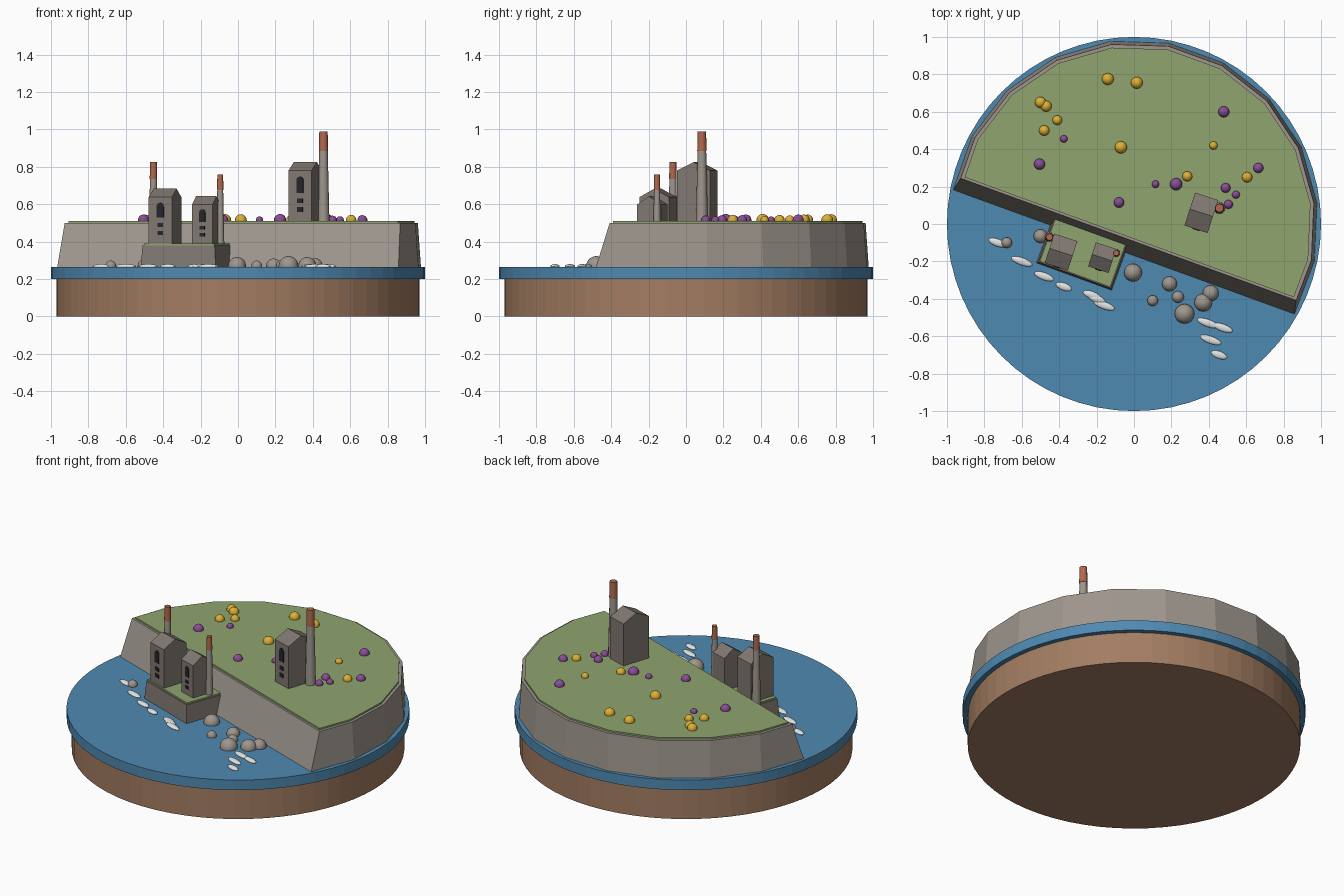
import bpy
import bmesh
from math import sin, cos, pi, radians
from mathutils import Matrix, Vector

cube = bpy.data.objects.get("Cube")
if cube:
    bpy.data.objects.remove(cube, do_unlink=True)


def material(name, *rgb):
    """Flat colour given as display values, stored as linear."""
    colour = [(c / 255) ** 2.2 for c in rgb] + [1]
    mat = bpy.data.materials.new(name)
    mat.use_nodes = True
    mat.diffuse_color = colour
    shader = mat.node_tree.nodes["Principled BSDF"]
    shader.inputs["Base Color"].default_value = colour
    shader.inputs["Roughness"].default_value = 0.9
    return mat


soil = material("soil brown", 162, 124, 98)
water = material("sea blue", 80, 136, 176)
grass = material("grass green", 142, 164, 110)
stone = material("cliff stone", 157, 149, 140)
wall = material("building stone", 128, 120, 113)
brick = material("chimney brick", 176, 104, 78)
dark = material("window dark", 42, 42, 46)
foam = material("foam white", 226, 228, 228)
yellow = material("blossom yellow", 220, 174, 56)
purple = material("blossom purple", 136, 78, 148)

SEA = 0.265
TOP = 0.51
LEDGE = 0.39
TILT = radians(-20)      # direction of the coast line
COAST = Matrix.Rotation(TILT, 4, "Z")


def loft(name, ring_a, ring_b, mat, matrix=Matrix(), smooth=False):
    """Closed solid between two matching rings of points."""
    bm = bmesh.new()
    a = [bm.verts.new(matrix @ Vector(p)) for p in ring_a]
    b = [bm.verts.new(matrix @ Vector(p)) for p in ring_b]
    bm.faces.new(a)
    bm.faces.new(b)
    for i in range(len(a)):
        j = (i + 1) % len(a)
        bm.faces.new((a[i], a[j], b[j], b[i]))
    bmesh.ops.recalc_face_normals(bm, faces=bm.faces)
    return finish(name, bm, mat, smooth)


def finish(name, bm, mat, smooth):
    mesh = bpy.data.meshes.new(name)
    bm.to_mesh(mesh)
    bm.free()
    mesh.materials.append(mat)
    obj = bpy.data.objects.new(name, mesh)
    bpy.context.collection.objects.link(obj)
    if smooth:
        bpy.ops.object.select_all(action="DESELECT")
        obj.select_set(True)
        bpy.context.view_layer.objects.active = obj
        bpy.ops.object.shade_smooth_by_angle(angle=radians(40))
    return obj


def circle(radius, z, sides, x=0, y=0):
    return [(x + radius * cos(2 * pi * i / sides), y + radius * sin(2 * pi * i / sides), z)
            for i in range(sides)]


def rectangle(x0, x1, y0, y1, z):
    return [(x0, y0, z), (x1, y0, z), (x1, y1, z), (x0, y1, z)]


def ball(name, x, y, z, size, mat, turn=0):
    """Smooth sphere or ellipsoid."""
    bm = bmesh.new()
    place = (Matrix.Translation((x, y, z)) @ Matrix.Rotation(turn, 4, "Z")
             @ Matrix.Diagonal((*size, 1)))
    bmesh.ops.create_uvsphere(bm, u_segments=16, v_segments=10, radius=1, matrix=place)
    return finish(name, bm, mat, True)


# Round base and sea
loft("earth_base", circle(0.97, 0, 64), circle(0.97, 0.2, 64), soil)
loft("sea", circle(1, 0.2, 64), circle(1, SEA, 64), water)


# Headland: faceted arc closed by the straight sloping coast
def headland_ring(radius, front, z):
    start, steps = radians(-9.65), 11
    ring = []
    for i in range(steps + 1):
        a = start + (pi - 2 * start) * i / steps
        ring.append((radius * cos(a), max(radius * sin(a), front), z))
    return ring


loft("headland_cliff", headland_ring(0.986, -0.165, SEA - 0.02),
     headland_ring(0.968, -0.087, 0.5), stone, COAST)
loft("headland_grass", headland_ring(0.95, -0.075, 0.495),
     headland_ring(0.95, -0.075, TOP), grass, COAST)

# Low ledge against the coast
loft("ledge_rock", rectangle(-0.42, 0.01, -0.375, -0.1, SEA - 0.02),
     rectangle(-0.41, 0, -0.365, -0.1, 0.38), wall, COAST)
loft("ledge_grass", rectangle(-0.405, -0.005, -0.36, -0.1, 0.375),
     rectangle(-0.405, -0.005, -0.36, -0.1, LEDGE), grass, COAST)


# Engine houses: gabled block, windows on the front
def house(name, x, y, z, width, depth, height):
    place = Matrix.Translation((x, y, z)) @ Matrix.Rotation(radians(-18), 4, "Z")
    w, d = width / 2, depth / 2
    gable = [(-d, -0.01), (d, -0.01), (d, height), (0, height + 0.045), (-d, height)]
    loft(name + "_walls", [(-w, p, q) for p, q in gable],
         [(w, p, q) for p, q in gable], wall, place)

    def plate(part, outline):
        loft(name + part, [(p, -d - 0.004, q) for p, q in outline],
             [(p, -d + 0.004, q) for p, q in outline], dark, place)

    half = width * 0.15
    spring = height * 0.88 - half
    arch = [(-half, height * 0.56), (half, height * 0.56)]
    arch += [(half * cos(pi * i / 8), spring + half * sin(pi * i / 8)) for i in range(9)]
    plate("_arched_window", arch)
    half *= 0.8
    for part, level in (("_upper_window", 0.4), ("_lower_window", 0.23)):
        low, high = height * (level - 0.045), height * (level + 0.045)
        plate(part, [(-half, low), (half, low), (half, high), (-half, high)])


house("hilltop_house", 0.36, 0.06, TOP, 0.13, 0.185, 0.27)
house("large_ledge_house", -0.39, -0.15, LEDGE, 0.13, 0.165, 0.248)
house("small_ledge_house", -0.17, -0.18, LEDGE, 0.115, 0.135, 0.208)


# Chimneys: tapered stone shaft with a brick stack
def chimney(name, x, y, base, joint, top, radius):
    loft(name + "_shaft", circle(radius, base - 0.01, 12, x, y),
         circle(radius * 0.72, joint, 12, x, y), stone, smooth=True)
    loft(name + "_brick", circle(radius * 0.78, joint, 12, x, y),
         circle(radius * 0.7, top, 12, x, y), brick, smooth=True)


chimney("hilltop_chimney", 0.457, 0.085, TOP, 0.885, 0.99, 0.032)
chimney("large_ledge_chimney", -0.452, -0.07, LEDGE, 0.735, 0.825, 0.026)
chimney("small_ledge_chimney", -0.095, -0.155, LEDGE, 0.675, 0.76, 0.022)

# Sea rocks: x, y, radius
rocks = [(-.005, -.26, .048), (.19, -.32, .04), (.235, -.39, .032), (.1, -.41, .029),
         (.27, -.48, .053), (.37, -.42, .048), (.41, -.37, .043), (-.68, -.1, .029),
         (-.5, -.065, .037)]
for i, (x, y, r) in enumerate(rocks):
    ball(f"sea_rock_{i}", x, y, SEA + 0.005, (r, r, r), stone)

# Foam streaks along the coast: x, y, half length
streaks = [(-.73, -.1, .05), (-.6, -.2, .06), (-.48, -.28, .055), (-.375, -.335, .045),
           (-.225, -.38, .05), (-.2, -.4, .05), (-.16, -.435, .06), (.395, -.53, .06),
           (.475, -.555, .055), (.41, -.62, .06), (.455, -.7, .045)]
for i, (x, y, r) in enumerate(streaks):
    ball(f"foam_streak_{i}", x, y, SEA + 0.003, (r, 0.02, 0.012), foam, TILT)

# Flowering bushes on the headland: x, y, radius
gorse = [(-.14, .775, .032), (.015, .755, .032), (-.5, .65, .03), (-.47, .63, .03),
         (-.41, .555, .026), (-.48, .5, .028), (-.07, .41, .033), (.425, .42, .022),
         (.285, .255, .027), (.605, .25, .028)]
heather = [(.48, .6, .03), (-.375, .455, .02), (-.505, .32, .03), (.665, .3, .027),
           (.115, .213, .02), (.225, .213, .033), (.49, .193, .026), (.545, .157, .021),
           (.505, .105, .024), (-.08, .115, .028)]
for label, bushes, mat in (("gorse", gorse, yellow), ("heather", heather, purple)):
    for i, (x, y, r) in enumerate(bushes):
        ball(f"{label}_bush_{i}", x, y, TOP + 0.005, (r, r, r), mat)
